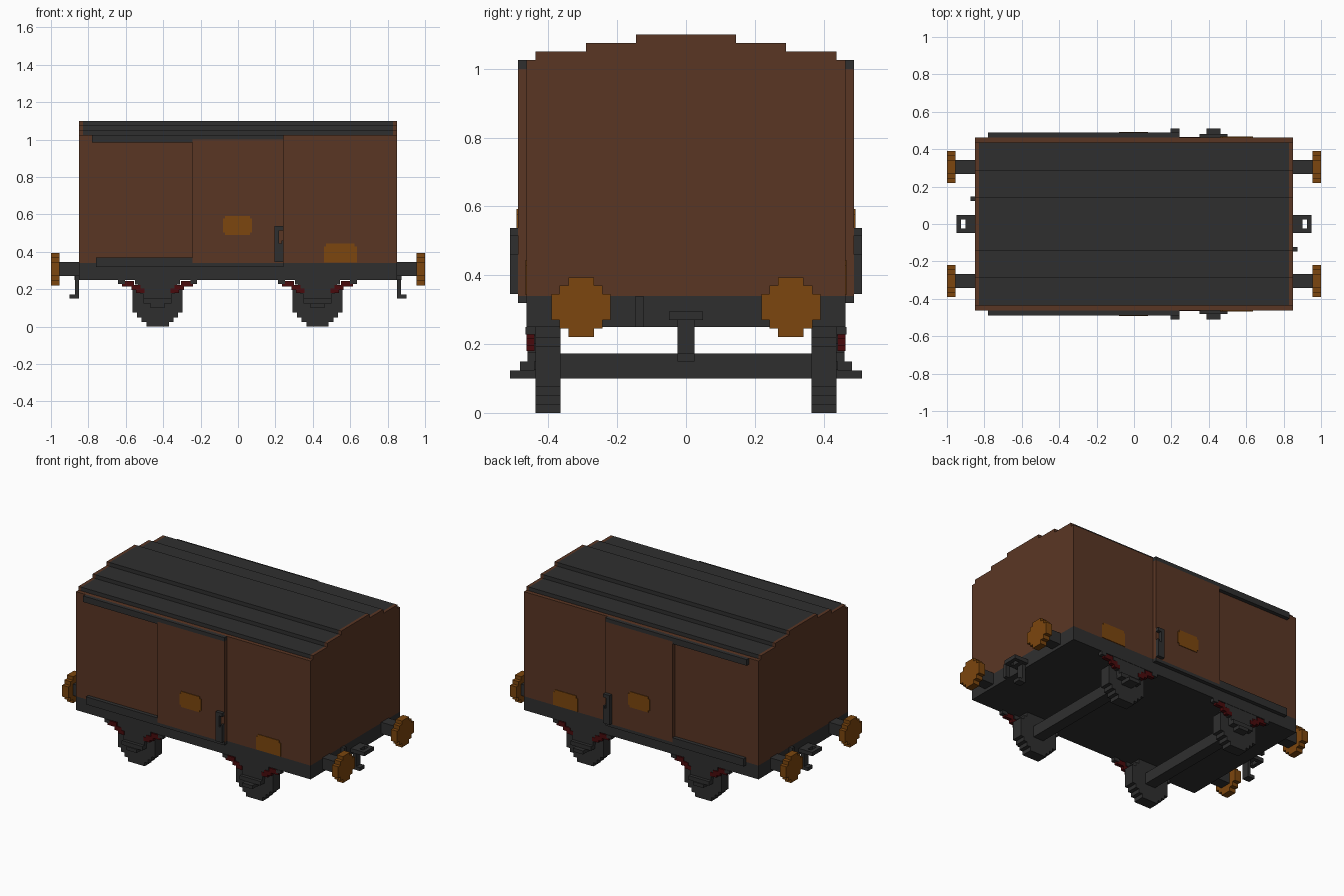
import bpy, bmesh
from mathutils import Vector

cube = bpy.data.objects.get("Cube")
if cube:
    bpy.data.objects.remove(cube, do_unlink=True)


def material(name, rgb):
    m = bpy.data.materials.new(name)
    m.use_nodes = True
    col = [(c / 255 / 12.92 if c < 10 else ((c / 255 + 0.055) / 1.055) ** 2.4) for c in rgb] + [1]
    m.diffuse_color = col
    bsdf = next(n for n in m.node_tree.nodes if n.type == 'BSDF_PRINCIPLED')
    bsdf.inputs["Base Color"].default_value = col
    bsdf.inputs["Roughness"].default_value = 0.9
    return m


BROWN = material("brown boards", (90, 54, 36))
DARK = material("dark iron", (47, 47, 47))
ORANGE = material("rusty orange", (124, 70, 14))
RED = material("dark red", (74, 10, 12))


def finish(name, bm, mat):
    bmesh.ops.recalc_face_normals(bm, faces=bm.faces)
    me = bpy.data.meshes.new(name)
    bm.to_mesh(me)
    bm.free()
    me.materials.append(mat)
    ob = bpy.data.objects.new(name, me)
    bpy.context.scene.collection.objects.link(ob)
    return ob


def boxes(name, mat, *spans):
    """One object from boxes given as (x0, x1, y0, y1, z0, z1)."""
    bm = bmesh.new()
    for x0, x1, y0, y1, z0, z1 in spans:
        lo = Vector((min(x0, x1), min(y0, y1), z0))
        hi = Vector((max(x0, x1), max(y0, y1), z1))
        for v in bmesh.ops.create_cube(bm, size=1)['verts']:
            v.co = [(lo[i] + hi[i]) / 2 + v.co[i] * (hi[i] - lo[i]) for i in range(3)]
    return finish(name, bm, mat)


def stepped(name, mat, axis, a, b, centre, rows):
    """Stepped symmetric outline, rows (z0, z1, half width), extruded from a to b."""
    pts = [(centre + w, z) for z0, z1, w in rows for z in (z0, z1)]
    pts += [(centre - w, z) for z0, z1, w in reversed(rows) for z in (z1, z0)]
    bm = bmesh.new()
    face = bm.faces.new([bm.verts.new((a, u, z) if axis == 'x' else (u, a, z)) for u, z in pts])
    new = bmesh.ops.extrude_face_region(bm, geom=[face])['geom']
    shift = (b - a, 0, 0) if axis == 'x' else (0, b - a, 0)
    bmesh.ops.translate(bm, vec=shift, verts=[g for g in new if isinstance(g, bmesh.types.BMVert)])
    return finish(name, bm, mat)


# Frame, body and stepped roof
boxes("underframe", DARK, (-.85, .85, -.463, .463, .25, .34))
boxes("body", BROWN, (-.83, .83, -.463, .463, .34, 1.025))
roof_rows = [(1.025, 1.05, .437), (1.05, 1.075, .29), (1.075, 1.1, .145)]
stepped("roof", DARK, 'x', -.83, .83, 0, roof_rows)

for s, end in ((1, "left"), (-1, "right")):
    # End wall
    stepped(f"{end}_end_wall", BROWN, 'x', s * .83, s * .85, 0, [(.34, 1.025, .463)] + roof_rows)
    # Buffers
    for t, side in ((-1, "front"), (1, "back")):
        y = t * .305
        boxes(f"{end}_{side}_buffer_shank", DARK, (s * .85, s * .955, y - .037, y + .037, .27, .345))
        stepped(f"{end}_{side}_buffer_head", ORANGE, 'x', s * .955, s * 1.0, y,
                [(.22, .245, .037), (.245, .27, .062), (.27, .345, .086),
                 (.345, .37, .062), (.37, .393, .037)])
    # Coupling ring, hanging hook and pipe
    boxes(f"{end}_coupling_ring", DARK,
          (s * .85, s * .9, -.049, .049, .27, .295), (s * .925, s * .95, -.049, .049, .27, .295),
          (s * .9, s * .925, -.049, -.025, .27, .295), (s * .9, s * .925, .025, .049, .27, .295))
    boxes(f"{end}_hook", DARK, (s * .85, s * .872, -.024, .024, .17, .27),
          (s * .85, s * .9, -.024, .024, .15, .172))
    boxes(f"{end}_pipe", DARK, (s * .85, s * .875, s * -.147, s * -.123, .25, .34))

for t, side in ((-1, "front"), (1, "back")):
    # Sliding door, its rails and latch
    y0, y1, y2 = t * .46, t * .488, t * .511
    boxes(f"{side}_door", BROWN, (-.243, .243, y0, y1, .34, 1.0))
    boxes(f"{side}_upper_rail", DARK, (-.78, -.243, y0, y1, .985, 1.025), (-.243, .243, y0, y1, 1.0, 1.025))
    boxes(f"{side}_lower_rail", DARK, (-.76, -.243, y0, y1, .32, .37), (-.243, .243, y0, y1, .32, .34))
    boxes(f"{side}_latch", DARK, (.195, .22, y1, y2, .345, .537), (.22, .243, y1, y2, .515, .537),
          (.22, .243, y1, y2, .345, .445), (.232, .243, y1, y2, .445, .46))
    # Painted panels
    stepped(f"{side}_door_panel", ORANGE, 'y', y1, t * .492, -.002,
            [(.49, .503, .067), (.503, .578, .078), (.578, .592, .067)])
    stepped(f"{side}_side_panel", ORANGE, 'y', t * .463, t * .467, .547,
            [(.343, .43, .088), (.43, .445, .077)])

# Wheels, axles, axle guards and springs
for cx, end, reach in ((-.43, "right", .488), (.425, "left", .511)):
    boxes(f"{end}_axle", DARK, (cx - .037, cx + .037, -.37, .37, .1, .172))
    for t, side in ((-1, "front"), (1, "back")):
        name = f"{end}_{side}"
        stepped(f"{name}_wheel", DARK, 'y', t * .365, t * .437, cx,
                [(0, .025, .06), (.025, .05, .085), (.05, .075, .11), (.075, .195, .134),
                 (.195, .22, .11), (.22, .25, .085)])
        stepped(f"{name}_axle_guard", DARK, 'y', t * .437, t * .461, cx,
                [(.1, .125, .037), (.125, .15, .062), (.15, .175, .075), (.175, .2, .09),
                 (.2, .225, .105), (.225, .25, .12)])
        boxes(f"{name}_axle_box", DARK, (cx - .037, cx + .037, t * .44, t * reach, .1, .123),
              (cx - .075, cx + .075, t * .44, t * .482, .123, .15))
        spring, bracket = [], []
        for d in (-1, 1):
            for a, b, z0, z1 in ((.07, .115, .18, .205), (.09, .14, .195, .222), (.125, .19, .215, .245)):
                spring.append((cx + d * a, cx + d * b, t * .44, t * .464, z0, z1))
            bracket.append((cx + d * .175, cx + d * .212, t * .437, t * .466, .228, .25))
        boxes(f"{name}_spring", RED, *spring)
        boxes(f"{name}_spring_bracket", DARK, *bracket)
